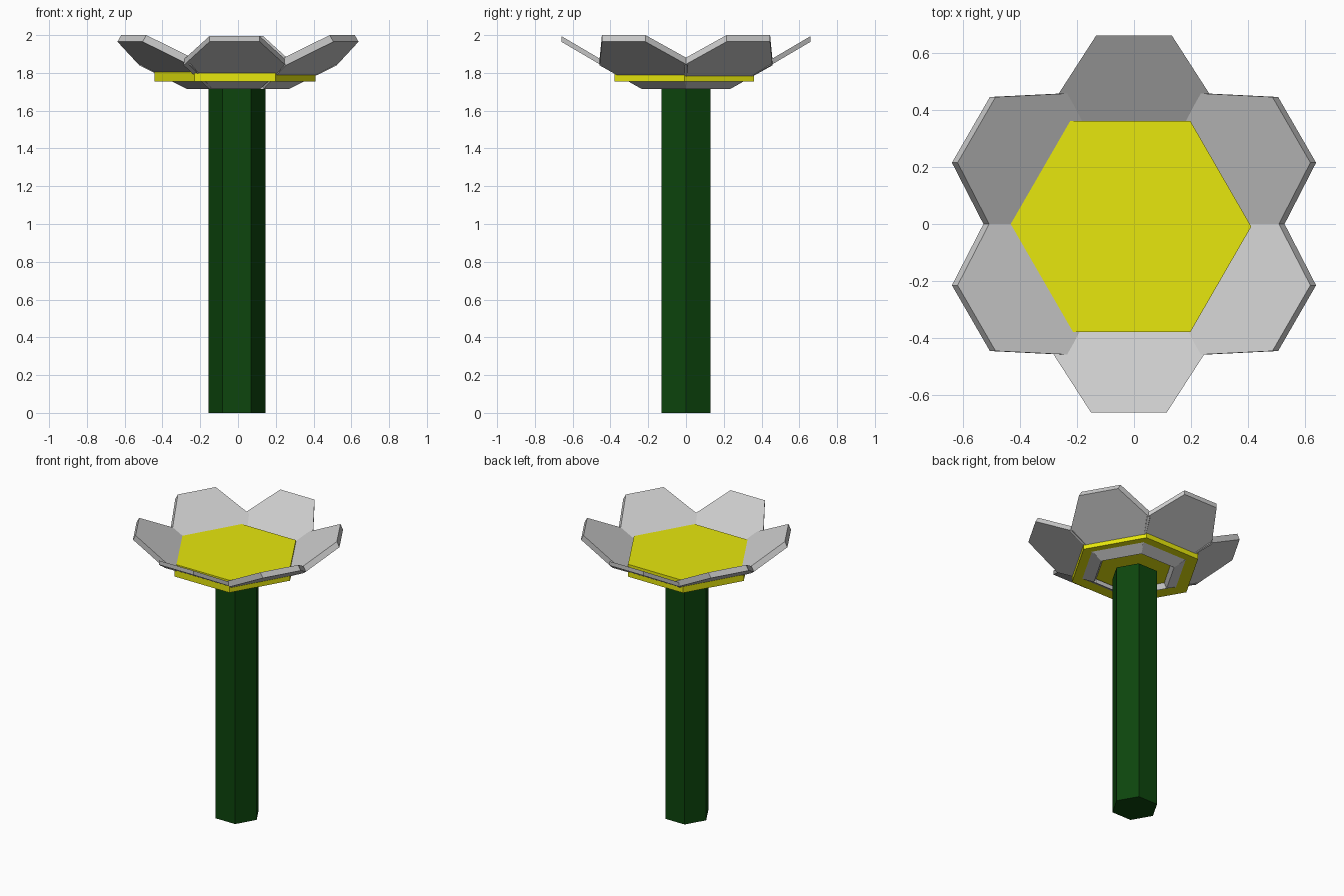
import bpy, bmesh
from math import sin, cos, radians
from mathutils import Vector

if "Cube" in bpy.data.objects:
    bpy.data.objects.remove(bpy.data.objects["Cube"])


def material(name, rgb):
    m = bpy.data.materials.new(name)
    m.diffuse_color = (*rgb, 1)
    m.use_nodes = True
    m.node_tree.nodes["Principled BSDF"].inputs["Base Color"].default_value = m.diffuse_color
    return m


def slab(name, base, offset, mat=None):
    """Extrude a flat outline along an offset vector."""
    bm = bmesh.new()
    face = bm.faces.new([bm.verts.new(p) for p in base])
    out = bmesh.ops.extrude_face_region(bm, geom=[face], use_keep_orig=True)
    verts = [g for g in out["geom"] if isinstance(g, bmesh.types.BMVert)]
    bmesh.ops.translate(bm, vec=Vector(offset), verts=verts)
    bmesh.ops.recalc_face_normals(bm, faces=bm.faces[:])
    mesh = bpy.data.meshes.new(name)
    bm.to_mesh(mesh)
    bm.free()
    obj = bpy.data.objects.new(name, mesh)
    bpy.context.collection.objects.link(obj)
    if mat:
        mesh.materials.append(mat)
    return obj


def hexagon(x, y, z, r):
    return [(x + r * cos(radians(60 * i)), y + r * sin(radians(60 * i)), z)
            for i in range(6)]


green = material("stem_green", (0.004, 0.06, 0.004))
yellow = material("center_yellow", (0.8, 0.8, 0.004))

# Stem and flower centre: hexagonal prisms
slab("stem", hexagon(-0.006, 0, 0, 0.151), (0, 0, 1.715), green)
slab("flower_center", hexagon(-0.016, -0.009, 1.755, 0.427), (0, 0, 0.087), yellow)

# Petals: hexagonal plates rising outwards, (distance, half-width, height) profile
profile = [(0.235, -0.135, 1.715), (0.4475, -0.27, 1.84), (0.66, -0.133, 1.965),
           (0.66, 0.133, 1.965), (0.4475, 0.27, 1.84), (0.235, 0.135, 1.715)]
for i in range(6):
    a = radians(30 + 60 * i)
    dx = -0.018 if i == 4 else 0
    base = [(r * cos(a) - w * sin(a) + dx, r * sin(a) + w * cos(a), z)
            for r, w, z in profile]
    # Thickness leans inward along x on the side petals only
    lean = -0.023 * cos(a)
    slab(f"petal_{i + 1}", base, (lean, 0, 0.035 if i not in (1, 4) else 0.03))
